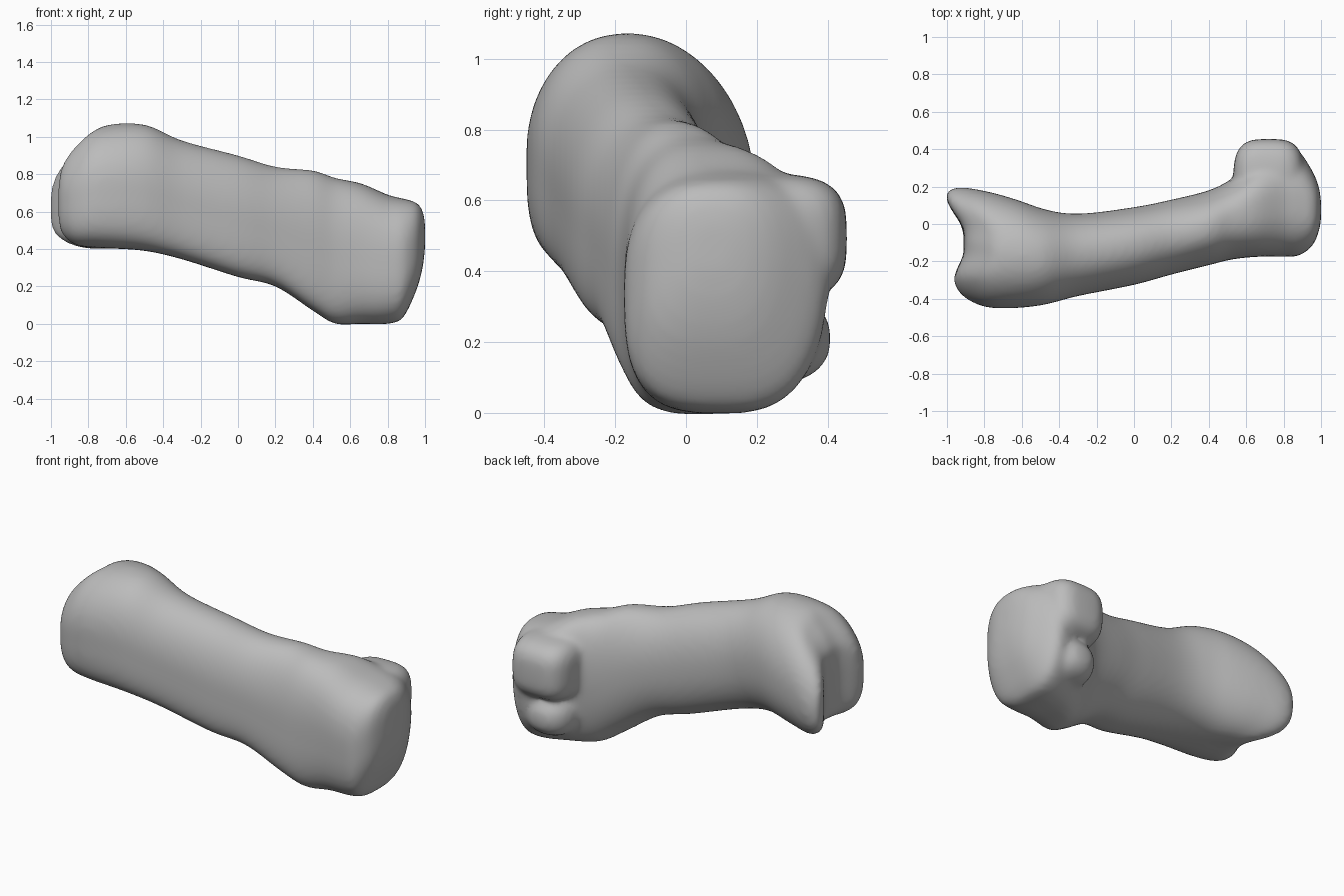
import bpy, bmesh, math
from mathutils import Matrix, Vector

cube = bpy.data.objects.get("Cube")
if cube:
    bpy.data.objects.remove(cube, do_unlink=True)

grey = bpy.data.materials.new("bone grey")
grey.use_nodes = True
colour = (0.5, 0.5, 0.5, 1)
grey.diffuse_color = colour
grey.node_tree.nodes["Principled BSDF"].inputs["Base Color"].default_value = colour

# Cross-sections along the bone: x, front y, back y, bottom z, top z
SECTIONS = [
    (-.91, -.14, -.02, .60, .75), (-.905, -.25, .09, .53, .82),
    (-.89, -.34, .17, .47, .89), (-.82, -.41, .195, .415, .98),
    (-.71, -.45, .17, .405, 1.06), (-.50, -.435, .085, .39, 1.065),
    (-.30, -.385, .055, .345, .98), (0, -.325, .09, .25, .90),
    (.20, -.27, .13, .20, .84), (.40, -.22, .18, .07, .82),
    (.52, -.19, .24, 0, .78), (.66, -.175, .34, 0, .75),
    (.80, -.175, .40, 0, .69), (.88, -.17, .39, .03, .67),
    (.95, -.12, .29, .17, .65), (.985, -.05, .21, .29, .61),
    (1.0, .02, .13, .40, .54),
]
SIDES = 56
STEPS = 5


def rounded(value, power):
    return math.copysign(abs(value) ** power, value)


def ramp(value, start, end):
    """Smooth step from 0 at start to 1 at end."""
    t = min(1, max(0, (value - start) / (end - start)))
    return t * t * (3 - 2 * t)


def smooth_sections():
    """Catmull-Rom interpolation between the measured sections."""
    points = [Vector(s) for s in SECTIONS]
    for i in range(len(points) - 1):
        p1, p2 = points[i], points[i + 1]
        m1 = (p2 - points[i - 1]) / 2 if i else p2 - p1
        m2 = (points[i + 2] - p1) / 2 if i + 2 < len(points) else p2 - p1
        for s in range(STEPS):
            t = s / STEPS
            yield (p1 * (2 * t**3 - 3 * t**2 + 1) + m1 * (t**3 - 2 * t**2 + t)
                   + p2 * (3 * t**2 - 2 * t**3) + m2 * (t**3 - t**2))
    yield points[-1]


def section_power(c, s, wide):
    """Roundness of each quarter: square under the front, rounder elsewhere."""
    if s > 0:
        return 2 / (2.15 + .45 * wide)
    return 2 / (3.8 - .6 * wide if c < 0 else 2.3 + .6 * wide)


def add_lobe(bm, centre, radii, box=1):
    """Closed ellipsoid; box below 1 squares it off."""
    ball = bmesh.ops.create_uvsphere(bm, u_segments=40, v_segments=24, radius=1)
    place = Matrix.Translation(Vector(centre)) @ Matrix.Diagonal((*radii, 1))
    for v in ball["verts"]:
        v.co = place @ Vector([rounded(c, box) for c in v.co])


bm = bmesh.new()

# Shaft with the grooved end and the wide end
rings = []
for x, front, back, low, high in smooth_sections():
    wide = ramp(x, .3, .7)
    grooved = ramp(-x, .55, .86)
    ring = []
    for i in range(SIDES):
        a = math.tau * i / SIDES
        c, s = math.cos(a), math.sin(a)
        power = section_power(c, s, wide)
        up = rounded(s, power)
        across = rounded(c, power)
        if c > 0:
            across *= 1 + .15 * wide * min(0, up)
        y = (front + back) / 2 + (back - front) / 2 * across
        z = (low + high) / 2 + (high - low) / 2 * up
        # Back ridge hangs lower; both ridges stand out beyond the groove
        z -= .06 * grooved * max(0, across)
        ridge = .11 * ramp(y, -.06, .17) + .06 * ramp(-y, .14, .30)
        ring.append(bm.verts.new((x - grooved * ridge, y, z)))
    rings.append(ring)
for one, two in zip(rings, rings[1:]):
    for i in range(SIDES):
        j = (i + 1) % SIDES
        bm.faces.new((one[i], one[j], two[j], two[i]))
bm.faces.new(rings[0][::-1])
bm.faces.new(rings[-1])

# Upper and lower knobs behind the wide end
add_lobe(bm, (.72, .20, .495), (.19, .255, .18), .58)
add_lobe(bm, (.70, .23, .21), (.15, .18, .13), .85)

bmesh.ops.recalc_face_normals(bm, faces=bm.faces)
mesh = bpy.data.meshes.new("bone")
bm.to_mesh(mesh)
bm.free()
mesh.materials.append(grey)
bone = bpy.data.objects.new("bone", mesh)
bpy.context.collection.objects.link(bone)

# Fuse the lobes into one soft surface
fuse = bone.modifiers.new("fuse", 'REMESH')
fuse.mode = 'VOXEL'
fuse.voxel_size = 0.016
fuse.use_smooth_shade = True
soften = bone.modifiers.new("soften", 'SMOOTH')
soften.factor = 0.5
soften.iterations = 14
